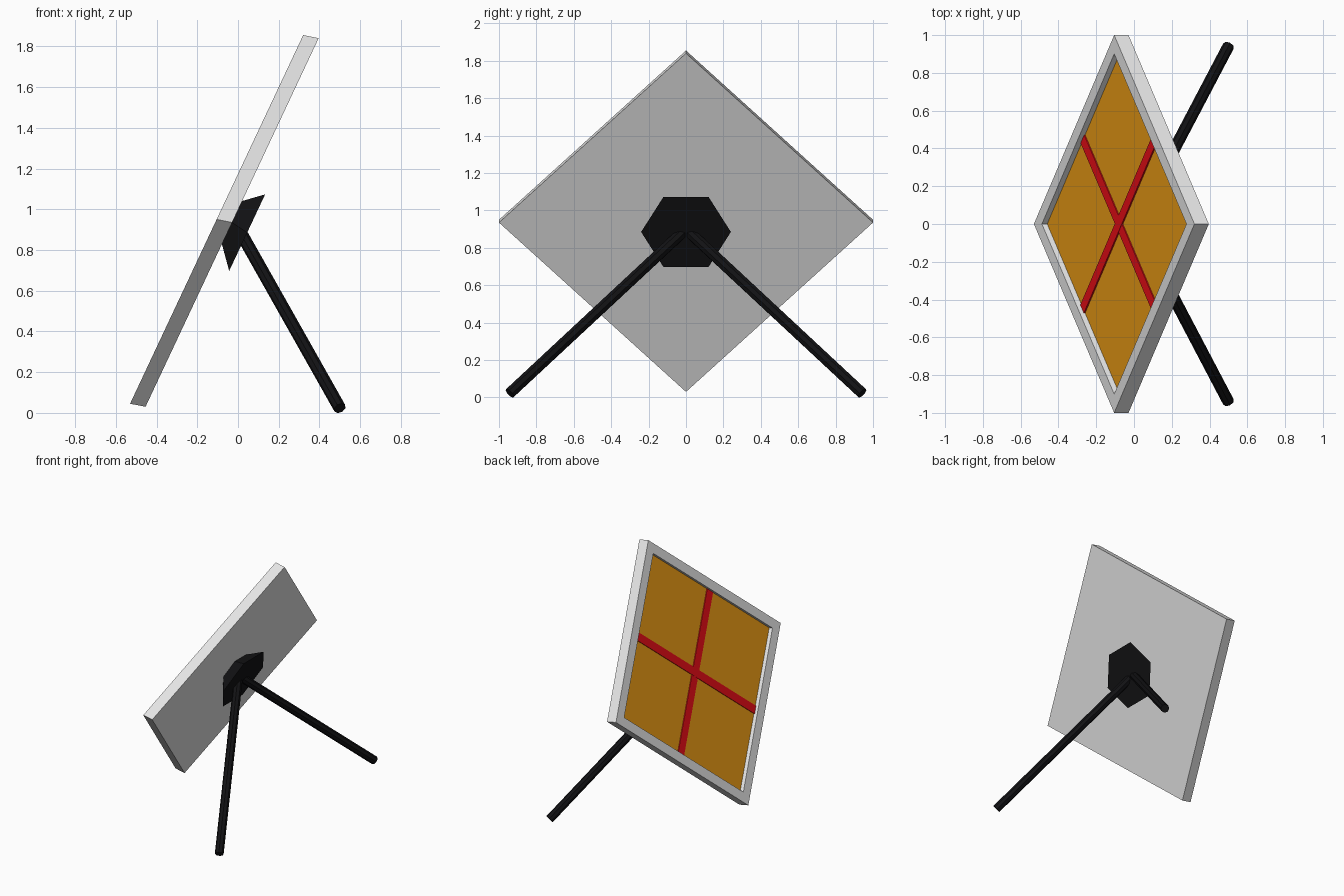
import bpy, bmesh, math
from mathutils import Vector

if "Cube" in bpy.data.objects:
    bpy.data.objects.remove(bpy.data.objects["Cube"])

# Leaning panel frame of reference: up the slope, sideways, and depth (slightly skewed)
U = Vector((0.425, 0, 0.905))
V = Vector((0, 1, 0))
FRONT = Vector((-0.105, 0, 0.95))
DEPTH = Vector((0.076, 0, -0.015))


def material(name, rgb):
    m = bpy.data.materials.new(name)
    m.diffuse_color = (*rgb, 1)
    m.use_nodes = True
    m.node_tree.nodes["Principled BSDF"].inputs["Base Color"].default_value = m.diffuse_color
    return m


GREY = material("frame grey", (0.78, 0.78, 0.78))
AMBER = material("amber", (0.8, 0.32, 0.007))
RED = material("red", (0.8, 0.004, 0.008))
BLACK = material("black", (0.006, 0.006, 0.007))


def loft(name, rings, mats, last_cap_mat=0):
    """Skin a list of point rings and cap both ends."""
    bm = bmesh.new()
    vs = [[bm.verts.new(p) for p in r] for r in rings]
    n = len(vs[0])
    for a, b in zip(vs, vs[1:]):
        for i in range(n):
            j = (i + 1) % n
            bm.faces.new((a[i], a[j], b[j], b[i]))
    bm.faces.new(vs[0][::-1])
    bm.faces.new(vs[-1]).material_index = last_cap_mat
    bmesh.ops.recalc_face_normals(bm, faces=bm.faces)
    me = bpy.data.meshes.new(name)
    bm.to_mesh(me)
    bm.free()
    for m in mats:
        me.materials.append(m)
    ob = bpy.data.objects.new(name, me)
    bpy.context.collection.objects.link(ob)
    return ob


def ring(center, e1, e2, r, n):
    return [center + e1 * r * math.cos(2 * math.pi * i / n)
            + e2 * r * math.sin(2 * math.pi * i / n) for i in range(n)]


def on_panel(d):
    return FRONT + DEPTH * d


# Diamond tray: back, outer rim, inner rim, recessed amber floor
FLOOR = 0.37
loft("panel", [ring(on_panel(d), V, U, r, 4) for r, d in
               ((1, 1), (1, 0), (0.9, 0), (0.9, FLOOR))], [GREY, AMBER], 1)

# Red cross strips running between the middles of the edges
for side, name in ((1, "cross_strip_a"), (-1, "cross_strip_b")):
    along = (U + V * side) / math.sqrt(2)
    across = (U - V * side) / math.sqrt(2)
    rings = []
    for d in (FLOOR + 0.02, FLOOR - 0.08 - 0.01 * side):
        c = on_panel(d)
        rings.append([c + along * a * 0.636 + across * b * 0.031
                      for a, b in ((1, 1), (-1, 1), (-1, -1), (1, -1))])
    loft(name, rings, [RED])

# Hexagonal mount flaring out from the back of the panel
loft("mount", [ring(Vector((-0.03, 0, 0.935)), V, U, 0.134, 6),
               ring(Vector((0.045, 0, 0.885)), V, U, 0.24, 6)], [BLACK])

# Two splayed legs
for side, name in ((1, "leg_right"), (-1, "leg_left")):
    top = Vector((0.005, 0, 0.9))
    foot = Vector((0.5, 0.942 * side, 0.023))
    axis = (foot - top).normalized()
    e1 = axis.cross(Vector((0, 0, 1))).normalized()
    e2 = axis.cross(e1)
    loft(name, [ring(p, e1, e2, 0.031, 8) for p in (top, foot)], [BLACK])
